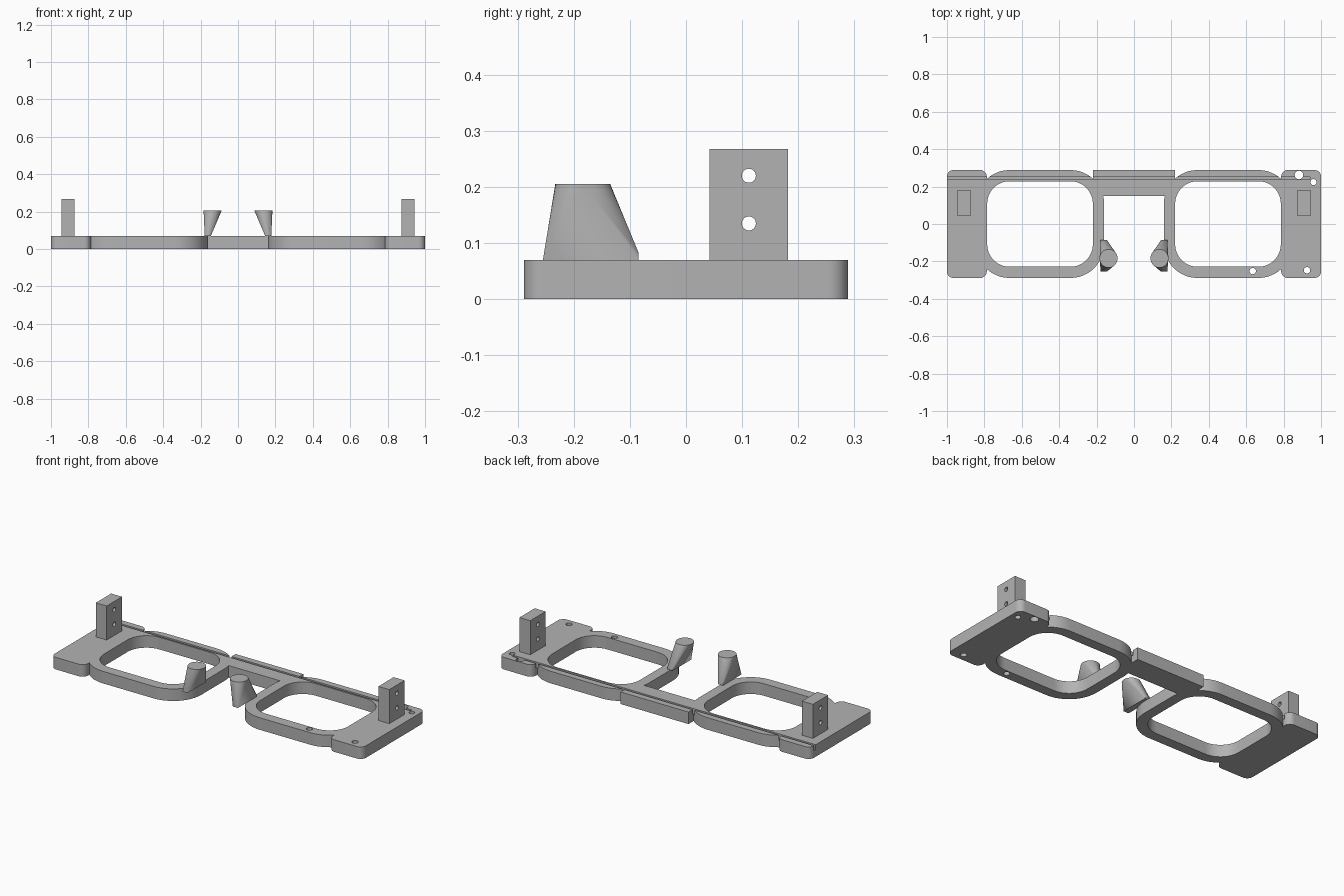
import bpy, bmesh
from math import cos, sin, pi, radians

if "Cube" in bpy.data.objects:
    bpy.data.objects.remove(bpy.data.objects["Cube"])

grey = bpy.data.materials.new("plain_grey")
grey.use_nodes = True
COLOR = (0.45, 0.45, 0.45, 1)
grey.diffuse_color = COLOR
grey.node_tree.nodes["Principled BSDF"].inputs["Base Color"].default_value = COLOR

T = 0.07        # frame thickness
D = 0.2885      # half depth of frame
RIM = 0.06      # rim width


def make_object(name, bm):
    bmesh.ops.recalc_face_normals(bm, faces=bm.faces)
    mesh = bpy.data.meshes.new(name)
    bm.to_mesh(mesh)
    bm.free()
    mesh.materials.append(grey)
    obj = bpy.data.objects.new(name, mesh)
    bpy.context.collection.objects.link(obj)
    return obj


def slab(name, x0, x1, y0, y1, z0, z1, r=0.0, steps=12):
    """Rectangular prism with rounded vertical corners."""
    pts = []
    corners = [(x1 - r, y1 - r), (x0 + r, y1 - r), (x0 + r, y0 + r), (x1 - r, y0 + r)]
    for i, (cx, cy) in enumerate(corners):
        for k in range(steps + 1 if r else 1):
            a = (i + k / steps) * pi / 2
            pts.append((cx + r * cos(a), cy + r * sin(a), z0))
    bm = bmesh.new()
    face = bm.faces.new([bm.verts.new(p) for p in pts])
    top = bmesh.ops.extrude_face_region(bm, geom=[face])["geom"]
    for v in top:
        if isinstance(v, bmesh.types.BMVert):
            v.co.z = z1
    return make_object(name, bm)


def drill(name, loc, r, depth, along_x=False):
    bm = bmesh.new()
    bmesh.ops.create_cone(bm, cap_ends=True, segments=24, radius1=r, radius2=r, depth=depth)
    obj = make_object(name, bm)
    if along_x:
        obj.rotation_euler.y = pi / 2
    obj.location = loc
    return obj


def combine(target, others, operation):
    """Apply booleans and discard the tool objects."""
    for o in others:
        o.hide_render = True
        mod = target.modifiers.new("cut", "BOOLEAN")
        mod.operation, mod.object, mod.solver = operation, o, "EXACT"
    bpy.context.view_layer.update()
    dg = bpy.context.evaluated_depsgraph_get()
    mesh = bpy.data.meshes.new_from_object(target.evaluated_get(dg))
    target.modifiers.clear()
    target.data = mesh
    for o in others:
        bpy.data.objects.remove(o)


def smooth(obj):
    bpy.ops.object.select_all(action="DESELECT")
    obj.select_set(True)
    bpy.context.view_layer.objects.active = obj
    bpy.ops.object.shade_smooth_by_angle(angle=radians(30))


# Frame: bridge, two rims and two end plates
frame = slab("frame", -0.218, 0.218, 0.15, D, 0, T)
solids, cuts = [], []
LENS_IN, LENS_OUT, LENS_Y = 0.22, 0.785, D - RIM
for s in (-1, 1):
    a, b = sorted((s * (LENS_IN - RIM), s * (LENS_OUT + RIM)))
    solids.append(slab("rim", a, b, -D, D, 0, T, 0.18))
    a, b = sorted((s * 0.787, s))
    solids.append(slab("end_plate", a, b, -D, D, 0, T, 0.035))
    a, b = sorted((s * LENS_IN, s * LENS_OUT))
    cuts.append(slab("lens_opening", a, b, -LENS_Y, LENS_Y, -0.1, 0.2, 0.12))
combine(frame, solids, "UNION")

# Groove along the back edge and screw holes in the left end
cuts.append(slab("groove", -1.05, 0.94, 0.238, 0.252, T - 0.03, 0.2))
for x, y, r in ((0.882, 0.262, 0.023), (0.96, 0.224, 0.016),
                (0.635, -0.252, 0.017), (0.925, -0.247, 0.017)):
    cuts.append(drill("screw_hole", (x, y, 0), r, 0.5))
combine(frame, cuts, "DIFFERENCE")
smooth(frame)

for s, side in ((-1, "right"), (1, "left")):
    # Temple post with two cross holes
    a, b = sorted((s * 0.873, s * 0.943))
    post = slab(side + "_post", a, b, 0.042, 0.182, T, 0.268)
    combine(post, [drill("pin_hole", (s * 0.9, 0.112, z), 0.0125, 0.4, True)
                   for z in (0.135, 0.22)], "DIFFERENCE")
    smooth(post)

    # Nose pad: rectangular foot blending into a round top
    bm = bmesh.new()
    for x in (0.145, 0.178):
        for y in (-0.255, -0.085):
            bm.verts.new((s * x, y, T))
        bm.verts.new((s * x, -0.085, T + 0.014))
    for k in range(32):
        t = 2 * pi * k / 32
        bm.verts.new((s * (0.136 + 0.048 * cos(t)), -0.184 + 0.049 * sin(t), 0.205))
    bmesh.ops.convex_hull(bm, input=bm.verts)
    bmesh.ops.dissolve_limit(bm, angle_limit=radians(1), verts=bm.verts, edges=bm.edges)
    smooth(make_object(side + "_nose_pad", bm))
